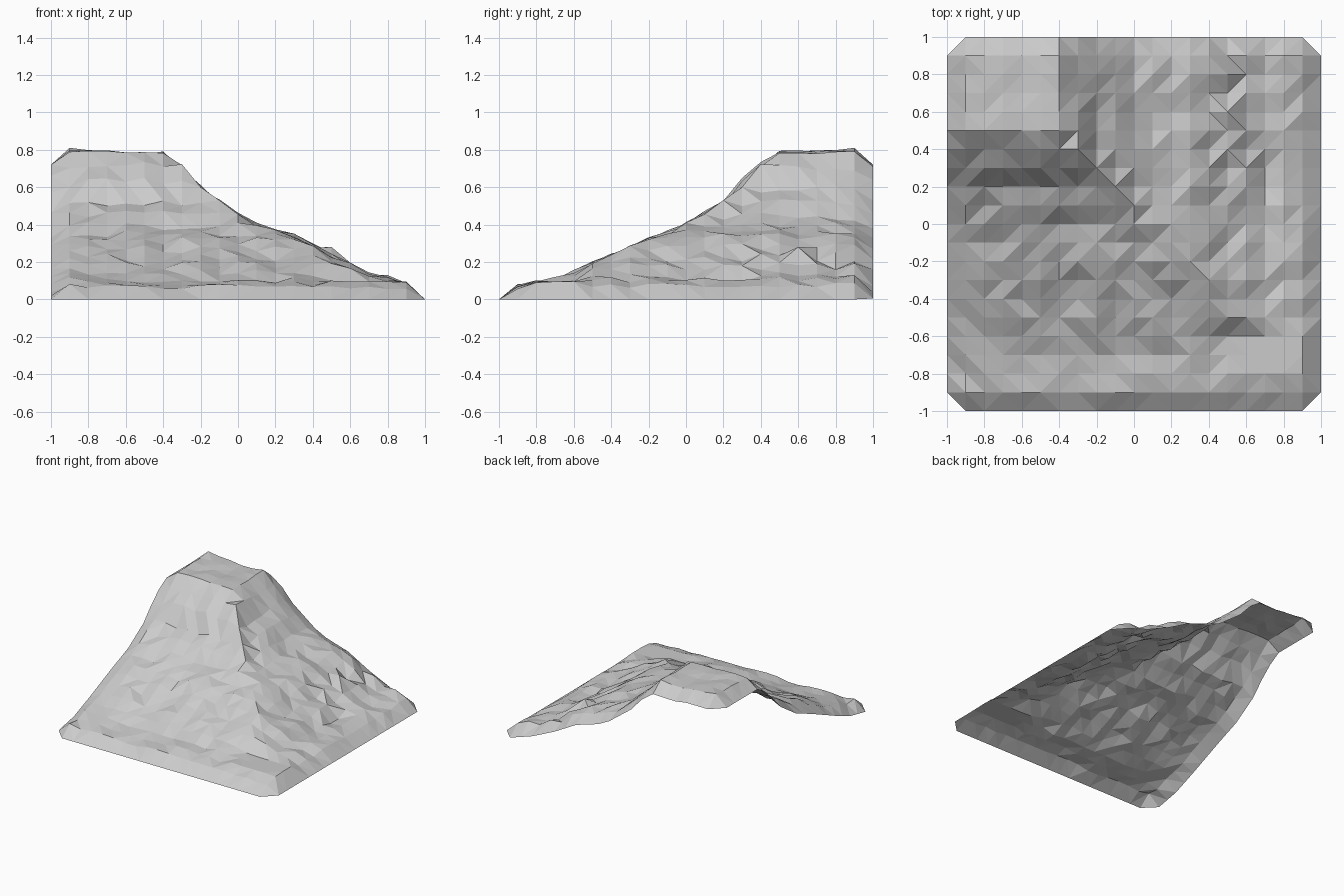
import bpy, bmesh, math, random

if "Cube" in bpy.data.objects:
    bpy.data.objects.remove(bpy.data.objects["Cube"])

random.seed(7)
N = 20  # grid cells per side, 0.1 units each

# height profiles: falling towards +x and towards the front (-y)
ACROSS = [(-1, .81), (-.9, .81), (-.7, .8), (-.6, .785), (-.4, .79), (-.3, .72), (-.2, .61),
          (0, .46), (.1, .41), (.3, .35), (.5, .24), (.7, .15), (.9, .085), (1, .08)]
ALONG = [(-1, .08), (-.9, .08), (-.7, .12), (-.5, .2), (-.2, .33), (0, .41),
         (.2, .54), (.3, .65), (.4, .74), (.5, .8), (1, .8)]

# distinct outcrops and ledges (x, y): z
LEDGES = {(-9, 9): .81, (-9, 3): .6, (-7, 2): .5, (-9, -2): .3, (-9, -4): .22, (-9, -6): .14,
          (-2, 3): .6, (-3, -1): .35, (-1, -1): .34, (2, -2): .32, (1, -2): .33,
          (1, 1): .39, (1, 3): .4, (3, 9): .33, (5, 8): .25, (5, 6): .28,
          (6, 3): .18, (7, 3): .09, (7, 2): .09, (7, 0): .1, (8, 9): .13, (9, 6): .08,
          (5, -6): .1, (5, -8): .1, (9, -8): .09, (9, -4): .08}


def sample(profile, t):
    for (a, za), (b, zb) in zip(profile, profile[1:]):
        if t <= b + 1e-6:
            return za + (zb - za) * (t - a) / (b - a)
    return profile[-1][1]


def height(i, j):
    x, y = i / 10, j / 10
    z = min(sample(ACROSS, x), sample(ALONG, y))
    rough = random.uniform(-.04, .004)
    if i == 10 or j == -10:
        return 0.0
    if i == -10 or j == 10:          # rim droops at the left and back
        return max(0.0, z - .08)
    if (i, j) in LEDGES:
        return LEDGES[i, j]
    if 5 <= i <= 9 and -8 <= j <= -6:  # flat shelf at the front right
        return .095
    if z > .77:                       # summit is calmer
        rough *= .3
    return max(.03, z + rough * min(1, z * 4 + .3))


# rough terrain sheet with clipped corners
bm = bmesh.new()
grid = {}
for i in range(-10, 11):
    for j in range(-10, 11):
        if abs(i) == 10 and abs(j) == 10:
            continue
        grid[i, j] = bm.verts.new((i / 10, j / 10, height(i, j)))

for i in range(-10, 10):
    for j in range(-10, 10):
        ring = [grid.get(k) for k in ((i, j), (i + 1, j), (i + 1, j + 1), (i, j + 1))]
        ring = [v for v in ring if v]
        if len(ring) == 3:
            bm.faces.new(ring)
            continue
        # split each cell along a random diagonal
        a, b, c, d = ring if random.random() < .5 else ring[1:] + ring[:1]
        bm.faces.new((a, b, c))
        bm.faces.new((a, c, d))

# merge nearly flat neighbours into larger facets
bmesh.ops.dissolve_limit(bm, angle_limit=math.radians(7), verts=bm.verts, edges=bm.edges)
bmesh.ops.triangulate(bm, faces=bm.faces)

mesh = bpy.data.meshes.new("mountain_slope")
bm.to_mesh(mesh)
bm.free()
mountain = bpy.data.objects.new("mountain_slope", mesh)
bpy.context.collection.objects.link(mountain)
